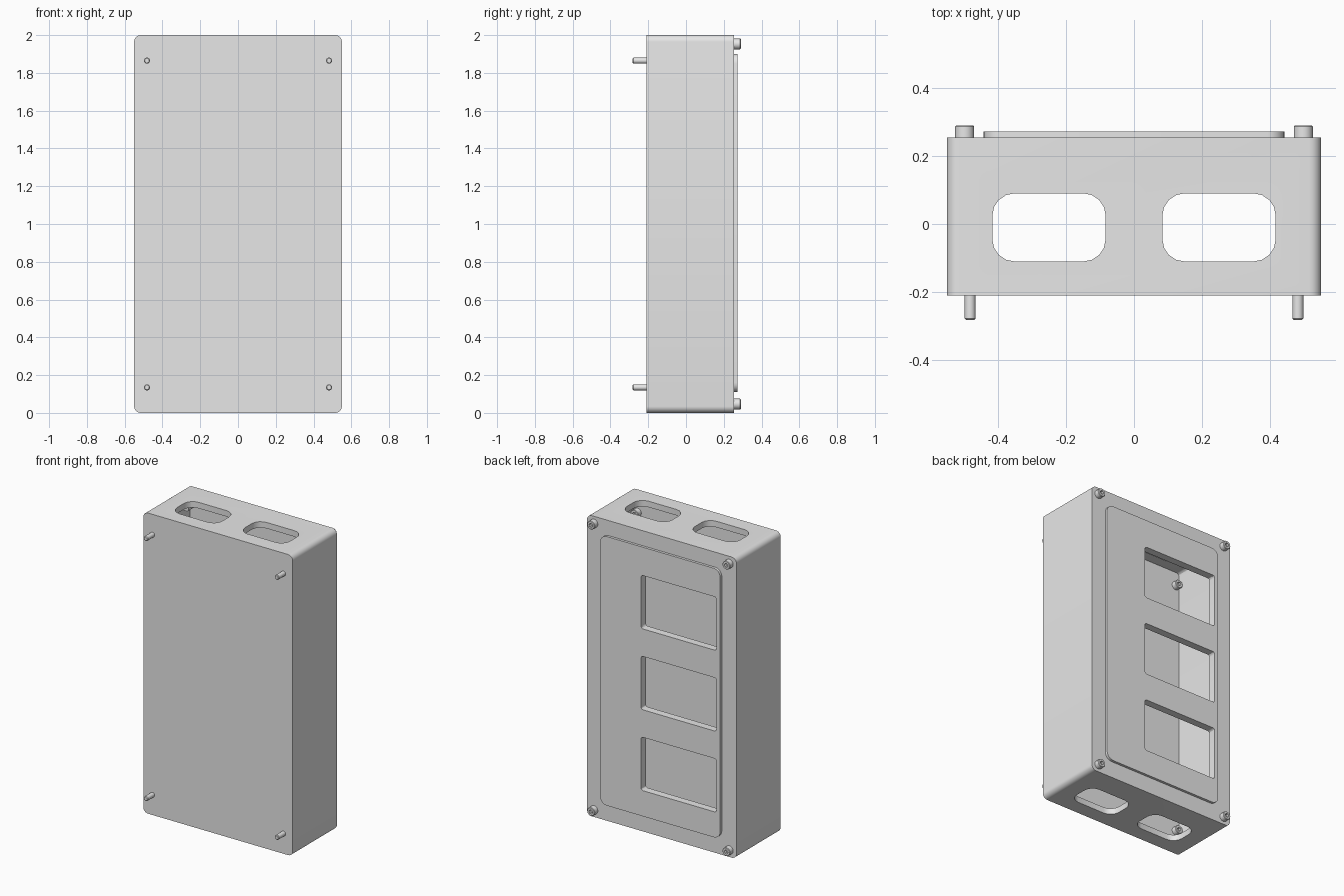
import bpy
import bmesh
from math import pi, cos, sin

if "Cube" in bpy.data.objects:
    bpy.data.objects.remove(bpy.data.objects["Cube"])

grey = bpy.data.materials.new("light_grey")
grey.use_nodes = True
grey.diffuse_color = (0.8, 0.8, 0.8, 1)
grey.node_tree.nodes["Principled BSDF"].inputs["Base Color"].default_value = (0.8, 0.8, 0.8, 1)


def rounded(w, h, r, n, cx=0, cy=0):
    """Outline of a rounded rectangle."""
    pts = []
    for k, (sx, sy) in enumerate([(1, 1), (-1, 1), (-1, -1), (1, -1)]):
        for i in range(n + 1):
            a = (k + i / n) * pi / 2
            pts.append((cx + sx * (w / 2 - r) + r * cos(a),
                        cy + sy * (h / 2 - r) + r * sin(a)))
    return pts


def ngon(r, n, cx, cy):
    return [(cx + r * cos(2 * pi * i / n), cy + r * sin(2 * pi * i / n)) for i in range(n)]


def prism(name, pts, t0, t1, axis="Y", bevel=0):
    """Extrude an outline along y or z, optionally chamfering the end rims."""
    bm = bmesh.new()
    place = (lambda u, v, t: (u, t, v)) if axis == "Y" else (lambda u, v, t: (u, v, t))
    lower = [bm.verts.new(place(u, v, t0)) for u, v in pts]
    upper = [bm.verts.new(place(u, v, t1)) for u, v in pts]
    ends = [bm.faces.new(lower), bm.faces.new(upper)]
    for i in range(len(pts)):
        j = (i + 1) % len(pts)
        bm.faces.new((lower[i], lower[j], upper[j], upper[i]))
    bmesh.ops.recalc_face_normals(bm, faces=bm.faces[:])
    if bevel:
        rims = [e for f in ends for e in f.edges]
        bmesh.ops.bevel(bm, geom=rims, offset=bevel, segments=1, affect="EDGES")
    mesh = bpy.data.meshes.new(name)
    bm.to_mesh(mesh)
    bm.free()
    mesh.materials.append(grey)
    obj = bpy.data.objects.new(name, mesh)
    bpy.context.collection.objects.link(obj)
    return obj


def cut(obj, cutters):
    """Subtract the hidden cutters from a part."""
    for c in cutters:
        c.hide_render = True
        c.hide_set(True)
        mod = obj.modifiers.new("cut", "BOOLEAN")
        mod.operation = "DIFFERENCE"
        mod.solver = "EXACT"
        mod.object = c


def smooth(obj):
    bpy.ops.object.select_all(action="DESELECT")
    obj.select_set(True)
    bpy.context.view_layer.objects.active = obj
    for mod in list(obj.modifiers):
        bpy.ops.object.modifier_apply(modifier=mod.name)
    bpy.ops.object.shade_smooth_by_angle()


# Hollow enclosure with a raised rear panel
body = prism("enclosure", rounded(1.1, 2, 0.035, 6, 0, 1), -0.21, 0.255)
panel = prism("rear_panel", rounded(0.885, 1.79, 0.05, 6, 0, 1.005), 0.25, 0.272)

cavity = prism("cavity_cutter", rounded(1.02, 1.92, 0.02, 3, 0, 1), -0.18, 0.222)
windows = [prism("window_cutter", rounded(0.555, 0.355, 0.015, 3, -0.137, z), 0.15, 0.35)
           for z in (0.458, 0.996, 1.534)]
slots = [prism("slot_cutter", rounded(0.333, 0.2, 0.065, 4, x, -0.01), -0.1, 2.1, "Z")
         for x in (-0.25, 0.25)]
cut(body, [cavity] + windows + slots)
cut(panel, windows)
parts = [body, panel]
helpers = [cavity] + windows + slots

# Fasteners and inner posts, repeated at all four corners
for sx, h in ((-1, "right"), (1, "left")):
    for sz, v in ((-1, "lower"), (1, "upper")):
        tag = f"_{v}_{h}"
        x, z = sx * 0.482, 1 + sz * 0.865
        parts.append(prism("front_screw_shaft" + tag, ngon(0.016, 20, x, z),
                           -0.282, -0.17, bevel=0.004))
        head = prism("front_screw_head" + tag, ngon(0.028, 24, x, z), -0.182, -0.145, bevel=0.003)
        socket = prism("socket_cutter", ngon(0.014, 6, x, z), -0.162, -0.1)
        cut(head, [socket])
        parts.append(head)
        helpers.append(socket)

        x, z = sx * 0.498, 1 + sz * 0.953
        head = prism("rear_screw_head" + tag, ngon(0.028, 24, x, z), 0.25, 0.29, bevel=0.003)
        socket = prism("socket_cutter", ngon(0.014, 6, x, z), 0.272, 0.32)
        cut(head, [socket])
        parts.append(head)
        helpers.append(socket)
        parts.append(prism("corner_post" + tag,
                           rounded(0.08, 0.08, 0.01, 3, sx * 0.49, 1 + sz * 0.94), 0.12, 0.24))

for p in parts:
    smooth(p)
for c in helpers:
    bpy.data.objects.remove(c)
